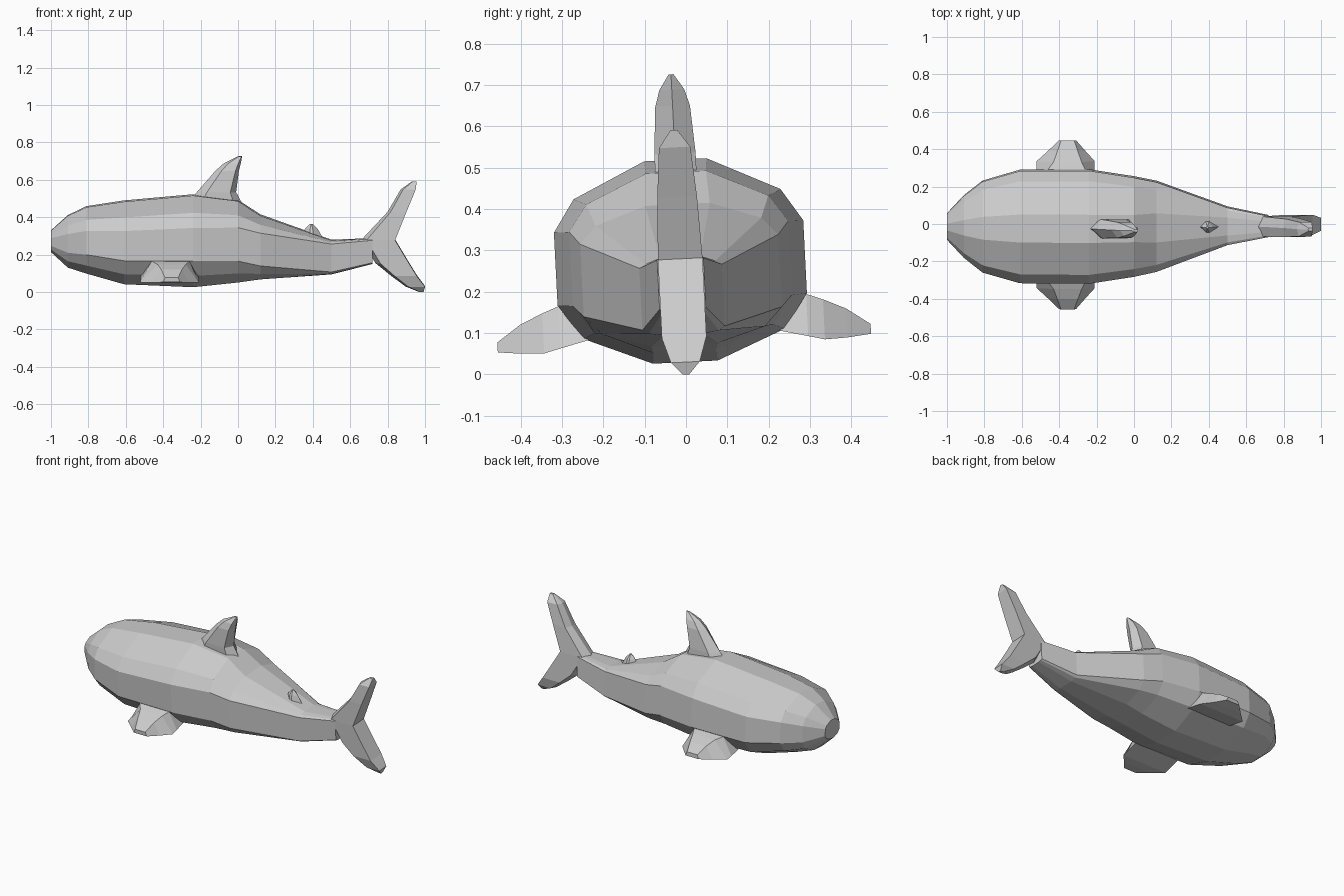
import bpy, bmesh
from mathutils import Matrix

TILT = Matrix.Rotation(0.05, 4, 'X')  # the whole figure leans slightly


def loft(name, rings):
    """Skin a list of closed rings with flat quads and cap both ends."""
    bm = bmesh.new()
    loops = [[bm.verts.new(p) for p in r] for r in rings]
    n = len(loops[0])
    for a, b in zip(loops, loops[1:]):
        for i in range(n):
            j = (i + 1) % n
            bm.faces.new((a[i], a[j], b[j], b[i]))
    bm.faces.new(loops[0])
    bm.faces.new(loops[-1])
    bmesh.ops.recalc_face_normals(bm, faces=bm.faces)
    bm.transform(TILT)
    me = bpy.data.meshes.new(name)
    bm.to_mesh(me)
    bm.free()
    ob = bpy.data.objects.new(name, me)
    bpy.context.collection.objects.link(ob)
    return ob


def upright_fin(name, rings, front, back):
    """Rings of (z, x front, x back, half thickness); pointed hexagon sections."""
    out = []
    for z, x0, x1, t in rings:
        c = x1 - x0
        a, b = x0 + c * front, x1 - c * back
        out.append([(x0, 0, z), (a, t, z), (b, t, z),
                    (x1, 0, z), (b, -t, z), (a, -t, z)])
    return loft(name, out)


# Body: x, half width, top, bottom, boxiness towards the tail
stations = [
    (-1.00, 0.070, 0.330, 0.215, 0.0),
    (-0.91, 0.165, 0.410, 0.133, 0.0),
    (-0.81, 0.243, 0.457, 0.102, 0.0),
    (-0.61, 0.300, 0.487, 0.046, 0.0),
    (-0.24, 0.302, 0.520, 0.030, 0.0),
    (0.00, 0.265, 0.490, 0.055, 0.1),
    (0.12, 0.240, 0.412, 0.072, 0.3),
    (0.50, 0.100, 0.278, 0.097, 0.9),
    (0.72, 0.056, 0.288, 0.152, 1.0),
]
# Half section: (width, height) fractions, round and boxy
round_half = [(.25, 1), (.83, .83), (1, .67), (1, .31), (.81, .14), (.26, 0)]
boxy_half = [(.5, 1), (.85, .98), (1, .94), (1, .06), (.85, .02), (.5, 0)]

body = []
for x, w, top, bottom, k in stations:
    half = []
    for (rw, rh), (bw, bh) in zip(round_half, boxy_half):
        half.append((x, w * (rw + (bw - rw) * k),
                     bottom + (top - bottom) * (rh + (bh - rh) * k)))
    body.append(half + [(px, -py, pz) for px, py, pz in reversed(half)])
loft("body", body)

# Back fin and the small one behind it
upright_fin("dorsal_fin", [
    (0.46, -0.28, 0.03, 0.05), (0.535, -0.22, -0.01, 0.05),
    (0.65, -0.12, 0.005, 0.042), (0.69, -0.075, 0.015, 0.03),
    (0.727, 0.0, 0.022, 0.006)], 0.25, 0.15)
upright_fin("small_rear_fin", [
    (0.28, 0.33, 0.46, 0.038), (0.34, 0.36, 0.425, 0.024),
    (0.365, 0.385, 0.40, 0.006)], 0.4, 0.4)

# Forked tail
upright_fin("tail_fin", [
    (0.0, 0.97, 0.992, 0.008), (0.03, 0.895, 1.0, 0.035),
    (0.09, 0.815, 0.955, 0.054), (0.155, 0.735, 0.915, 0.054),
    (0.28, 0.66, 0.84, 0.054), (0.43, 0.80, 0.90, 0.048),
    (0.55, 0.87, 0.95, 0.038), (0.592, 0.93, 0.955, 0.008)], 0.15, 0.0)

# Side fins: y, top z, top x range, bottom z, bottom x range
side_rings = [
    (0.23, 0.185, -0.46, -0.26, 0.095, -0.52, -0.21),
    (0.30, 0.180, -0.46, -0.26, 0.078, -0.52, -0.21),
    (0.34, 0.165, -0.43, -0.28, 0.068, -0.52, -0.21),
    (0.395, 0.140, -0.41, -0.30, 0.070, -0.46, -0.26),
    (0.452, 0.100, -0.39, -0.32, 0.076, -0.40, -0.31),
]
for side, s in (("left", 1), ("right", -1)):
    loft(side + "_side_fin", [
        [(t0, s * y, zt), (t1, s * y, zt), (b1, s * y, zb), (b0, s * y, zb)]
        for y, zt, t0, t1, zb, b0, b1 in side_rings])
